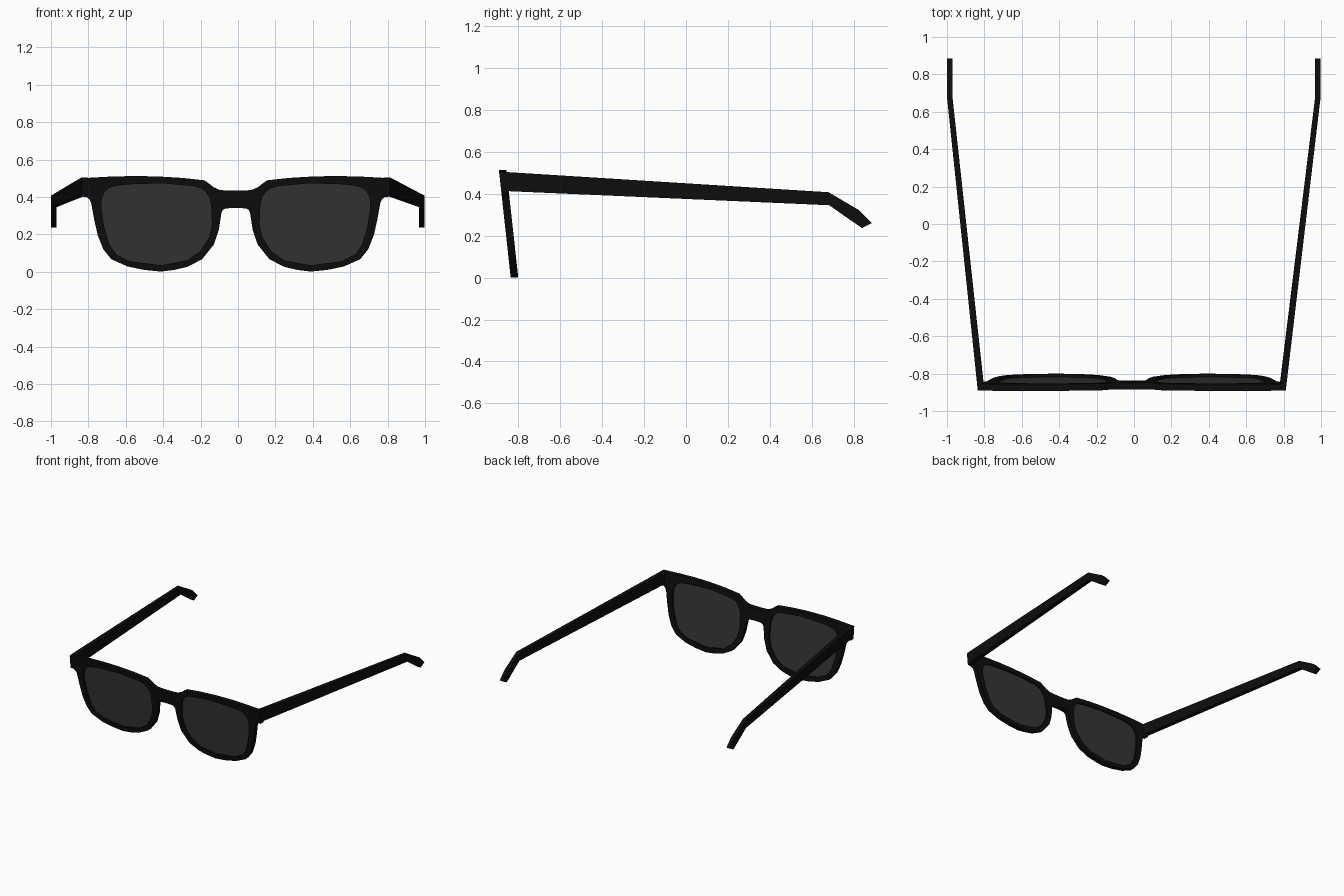
import bpy, bmesh, math
from mathutils import Matrix

if "Cube" in bpy.data.objects:
    bpy.data.objects.remove(bpy.data.objects["Cube"])

CX = -0.012  # centre line of the front
# maps outline (x, height, depth) to the front plane, leaning slightly backwards at the bottom
LEAN = Matrix(((1, 0, 0, CX), (0, -0.11, -1, -0.818), (0, 1, 0, 0), (0, 0, 0, 1)))

# right half of the frame outline, from bridge top round to bridge bottom
HALF = [(0, .434), (.06, .435), (.09, .439), (.118, .452), (.145, .473), (.169, .489), (.287, .502),
        (.42, .510), (.553, .512), (.69, .508), (.826, .50), (.826, .403), (.797, .399), (.782, .388),
        (.773, .368), (.757, .28), (.738, .195), (.708, .12), (.665, .067), (.58, .029),
        (.49, .010), (.40, .001), (.33, .010), (.26, .026), (.18, .067), (.116, .147),
        (.09, .227), (.076, .318), (.068, .332), (.052, .339), (0, .342)]
# right lens opening
LENS = [(.127, .254), (.132, .36), (.142, .398), (.159, .425), (.185, .445), (.223, .457), (.393, .473),
        (.58, .467), (.645, .459), (.680, .446), (.703, .423), (.716, .39), (.719, .344),
        (.703, .238), (.676, .147), (.639, .093), (.564, .056), (.40, .035),
        (.26, .061), (.19, .11), (.143, .184)]


def material(name, value):
    m = bpy.data.materials.new(name)
    m.diffuse_color = (value, value, value, 1)
    m.use_nodes = True
    m.node_tree.nodes["Principled BSDF"].inputs["Base Color"].default_value = m.diffuse_color
    return m


def flip(points):
    return [(-x, z) for x, z in reversed(points)]


def finish(ob, mat, angle=35):
    ob.data.materials.clear()
    ob.data.materials.append(mat)
    bpy.ops.object.select_all(action='DESELECT')
    ob.select_set(True)
    bpy.context.view_layer.objects.active = ob
    bpy.ops.object.shade_smooth_by_angle(angle=math.radians(angle))


def plate(name, loops, half_depth, mat):
    """Flat plate with holes from closed outlines, placed on the leaning front."""
    cu = bpy.data.curves.new(name, 'CURVE')
    cu.dimensions, cu.fill_mode, cu.extrude = '2D', 'BOTH', half_depth
    for pts in loops:
        s = cu.splines.new('POLY')
        s.points.add(len(pts) - 1)
        for p, (x, z) in zip(s.points, pts):
            p.co = (x, z, 0, 1)
        s.use_cyclic_u = True
    tmp = bpy.data.objects.new(name + "_curve", cu)
    bpy.context.collection.objects.link(tmp)
    bpy.context.view_layer.update()
    me = bpy.data.meshes.new_from_object(tmp.evaluated_get(bpy.context.evaluated_depsgraph_get()))
    bpy.data.objects.remove(tmp)
    bm = bmesh.new()
    bm.from_mesh(me)
    bmesh.ops.remove_doubles(bm, verts=bm.verts, dist=1e-5)
    bm.transform(LEAN)
    bmesh.ops.recalc_face_normals(bm, faces=bm.faces)
    bm.to_mesh(me)
    bm.free()
    ob = bpy.data.objects.new(name, me)
    bpy.context.collection.objects.link(ob)
    finish(ob, mat)


def temple(name, side, x_front, x_back, mat):
    """Side arm: rectangular sections (top y, z, bottom y, z, outer x) joined in a strip."""
    stations = [(-.885, .505, -.868, .413, x_front), (.68, .407, .683, .345, x_back),
                (.826, .321, .79, .27, x_back), (.886, .26, .84, .236, x_back)]
    bm = bmesh.new()
    rings = []
    for i, (yt, zt, yb, zb, x) in enumerate(stations):
        inner = x - (.034 if i == 0 else .029)
        rings.append([bm.verts.new((side * a, y, z)) for a, y, z in
                      ((x, yt, zt), (inner, yt, zt), (inner, yb, zb), (x, yb, zb))])
    for a, b in zip(rings, rings[1:]):
        for i in range(4):
            j = (i + 1) % 4
            bm.faces.new((a[i], a[j], b[j], b[i]))
    bm.faces.new(rings[0])
    bm.faces.new(rings[-1])
    bmesh.ops.recalc_face_normals(bm, faces=bm.faces)
    me = bpy.data.meshes.new(name)
    bm.to_mesh(me)
    bm.free()
    ob = bpy.data.objects.new(name, me)
    bpy.context.collection.objects.link(ob)
    finish(ob, mat, 15)


black = material("black_plastic", 0.004)
tint = material("dark_lens", 0.035)

# front frame with two lens openings
outline = HALF + flip(HALF[1:-1])
plate("front_frame", [outline, LENS, flip(LENS)], 0.018, black)
# lenses
plate("right_lens", [LENS], 0.004, tint)
plate("left_lens", [flip(LENS)], 0.004, tint)
# side arms
temple("right_temple", 1, .812, .998, black)
temple("left_temple", -1, .836, 1.0, black)
